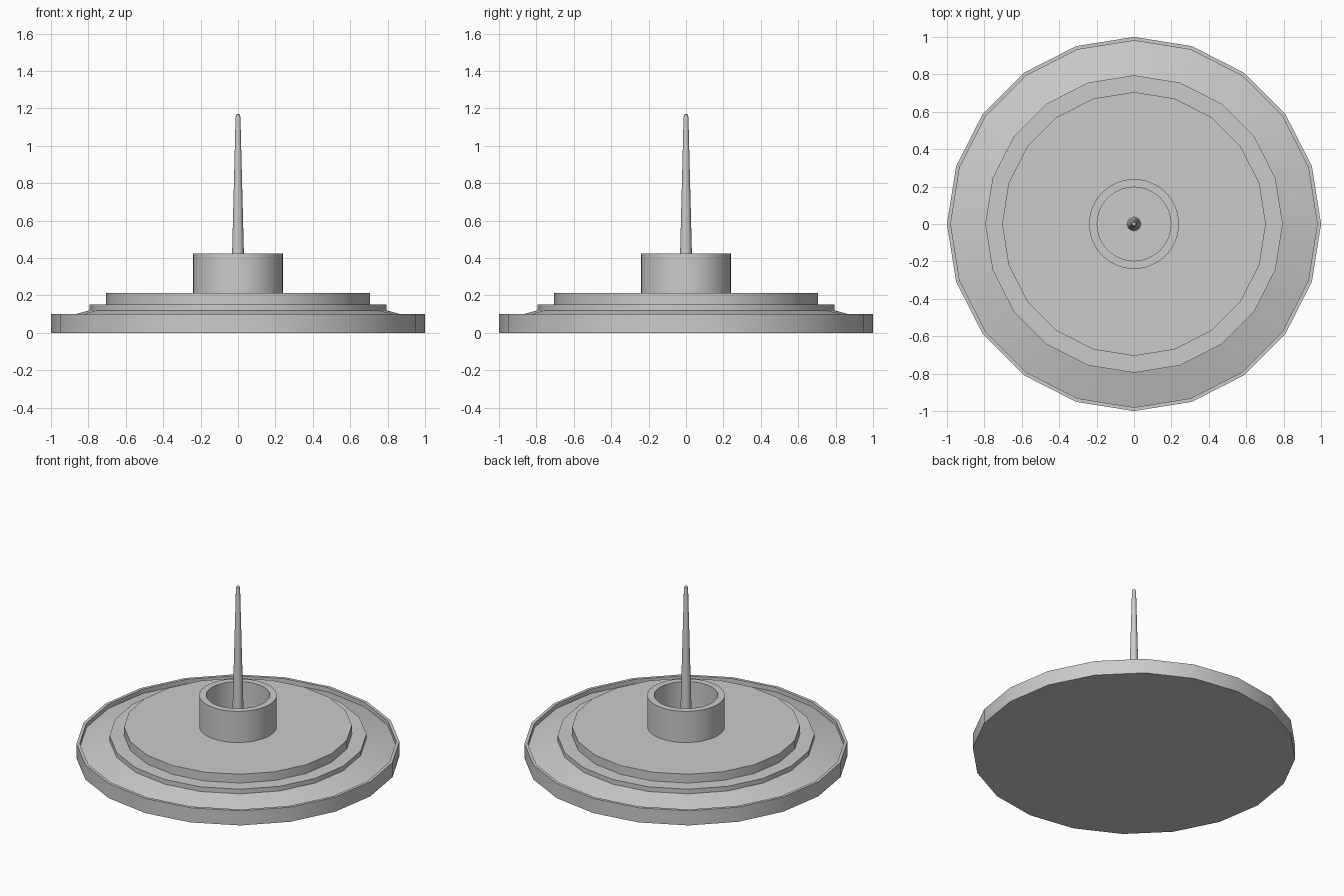
import bpy, bmesh
from math import cos, sin, tau

if "Cube" in bpy.data.objects:
    bpy.data.objects.remove(bpy.data.objects["Cube"])


def lathe(name, profile, sides, closed=False):
    """Revolve an (r, z) profile about z; a radius of 0 becomes a single pole."""
    bm = bmesh.new()
    rings = []
    for r, z in profile:
        if r == 0:
            rings.append([bm.verts.new((0, 0, z))] * sides)
        else:
            rings.append([bm.verts.new((r * cos(tau * i / sides), r * sin(tau * i / sides), z))
                          for i in range(sides)])
    pairs = list(zip(rings, rings[1:]))
    if closed:
        pairs.append((rings[-1], rings[0]))
    for a, b in pairs:
        for i in range(sides):
            j = (i + 1) % sides
            corners = list(dict.fromkeys((a[i], a[j], b[j], b[i])))
            bm.faces.new(corners)
    bmesh.ops.recalc_face_normals(bm, faces=bm.faces)
    mesh = bpy.data.meshes.new(name)
    bm.to_mesh(mesh)
    bm.free()
    obj = bpy.data.objects.new(name, mesh)
    bpy.context.collection.objects.link(obj)
    bpy.ops.object.select_all(action='DESELECT')
    obj.select_set(True)
    bpy.context.view_layer.objects.active = obj
    bpy.ops.object.shade_smooth_by_angle(angle=0.52)
    return obj


# Twenty-sided dish: raised rim, sloping tray and two stepped discs
lathe("stepped_base", [(0, 0), (1, 0), (1, 0.1), (0.98, 0.1), (0.98, 0.07),
                       (0.795, 0.12), (0.795, 0.152), (0.705, 0.152),
                       (0.705, 0.212), (0, 0.212)], 20)

# Open round cup
lathe("candle_cup", [(0.24, 0.21), (0.24, 0.425), (0.197, 0.425), (0.197, 0.21)], 48, closed=True)

# Tapered spike with a softened tip
lathe("spike", [(0, 0.21), (0.037, 0.21), (0.013, 1.15), (0.01, 1.168), (0, 1.17)], 20)
